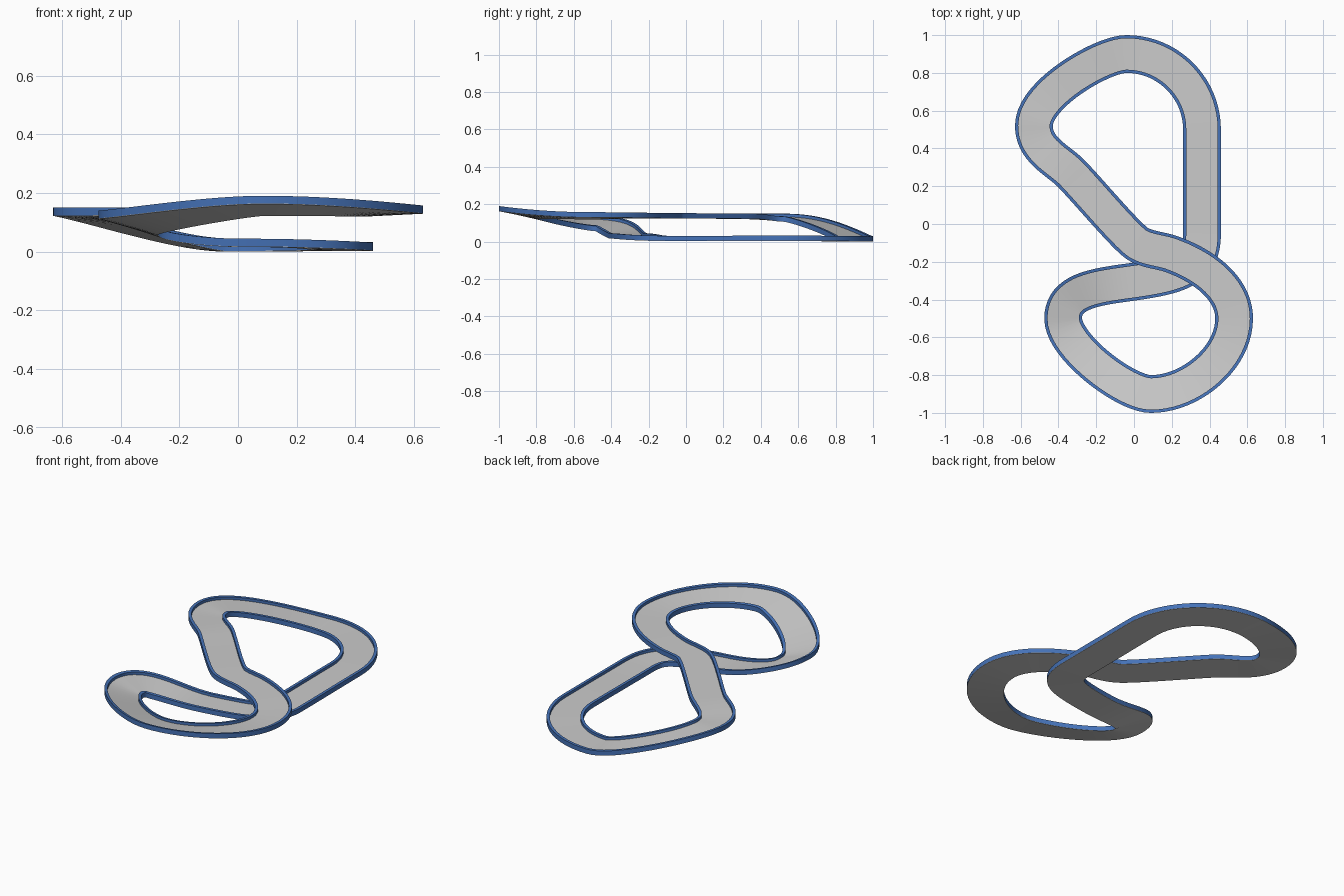
import bpy, bmesh
from math import cos, sin, radians
from mathutils import Vector
from mathutils.geometry import interpolate_bezier

if "Cube" in bpy.data.objects:
    bpy.data.objects.remove(bpy.data.objects["Cube"])

# Centre line anchors: x, y, z, rise of left edge, heading, handle in, handle out
ANCHORS = [
    (0.36, 0.50, 0.010, 0.0, 90, 0.20, 0.22),
    (-0.04, 0.90, 0.006, 0.0, 180, 0.22, 0.125),
    (-0.53, 0.52, 0.120, -0.015, 270, 0.17, 0.13),
    (-0.33, 0.265, 0.128, 0.0, -46, 0.10, 0.13),
    (0.02, -0.105, 0.130, 0.0, -32, 0.07, 0.06),
    (0.20, -0.16, 0.130, 0.0, -20, 0.06, 0.20),
    (0.53, -0.50, 0.130, 0.01, 270, 0.15, 0.21),
    (0.09, -0.90, 0.148, 0.04, 180, 0.21, 0.135),
    (-0.375, -0.50, 0.090, 0.055, 90, 0.15, 0.15),
    (0.00, -0.305, 0.022, 0.0, 8, 0.20, 0.28),
    (0.36, -0.05, 0.008, 0.0, 90, 0.17, 0.18),
]
STEPS = 20


def centre_line():
    """Return a closed list of (position, left direction)."""
    pts, banks = [], []
    for i, a in enumerate(ANCHORS):
        b = ANCHORS[(i + 1) % len(ANCHORS)]
        da = Vector((cos(radians(a[4])), sin(radians(a[4])), 0))
        db = Vector((cos(radians(b[4])), sin(radians(b[4])), 0))
        pa, pb = Vector(a[:3]), Vector(b[:3])
        pts += interpolate_bezier(pa, pa + da * a[6], pb - db * b[5], pb, STEPS + 1)[:-1]
        for k in range(STEPS):
            t = k / STEPS
            banks.append(a[3] + (b[3] - a[3]) * t * t * (3 - 2 * t))
    n = len(pts)
    out = []
    for i in range(n):
        d = pts[(i + 1) % n] - pts[i - 1]
        d.z = 0
        d.normalize()
        out.append((pts[i], Vector((-d.y, d.x, banks[i] / 0.2))))
    return out


LINE = centre_line()
LOW = min((p + s * o).z for p, s in LINE for o in (-0.1, 0.1))


def sweep(name, profile, mat=None):
    """Sweep a closed profile (left offset, height) around the track."""
    bm = bmesh.new()
    rings = [[bm.verts.new(p + s * o + Vector((0, 0, h - LOW))) for o, h in profile]
             for p, s in LINE]
    m = len(profile)
    for i, r in enumerate(rings):
        q = rings[(i + 1) % len(rings)]
        for j in range(m):
            k = (j + 1) % m
            bm.faces.new((r[j], r[k], q[k], q[j]))
    bmesh.ops.recalc_face_normals(bm, faces=bm.faces)
    me = bpy.data.meshes.new(name)
    bm.to_mesh(me)
    bm.free()
    ob = bpy.data.objects.new(name, me)
    bpy.context.collection.objects.link(ob)
    if mat:
        me.materials.append(mat)
    bpy.ops.object.select_all(action='DESELECT')
    ob.select_set(True)
    bpy.context.view_layer.objects.active = ob
    bpy.ops.object.shade_smooth_by_angle(angle=radians(35))


blue = bpy.data.materials.new("rail_blue")
blue.diffuse_color = (0.06, 0.17, 0.48, 1)
blue.use_nodes = True
blue.node_tree.nodes["Principled BSDF"].inputs["Base Color"].default_value = blue.diffuse_color

# Road bed with thin ledges under the rails
sweep("road", [(-0.1, 0), (0.1, 0), (0.1, 0.002), (0.083, 0.002),
               (0.083, 0.012), (-0.083, 0.012), (-0.083, 0.002), (-0.1, 0.002)])

# Rails on both edges
for name, s in (("left_rail", 1), ("right_rail", -1)):
    sweep(name, [(s * 0.083, 0.002), (s * 0.1, 0.002), (s * 0.1, 0.028), (s * 0.083, 0.028)], blue)
